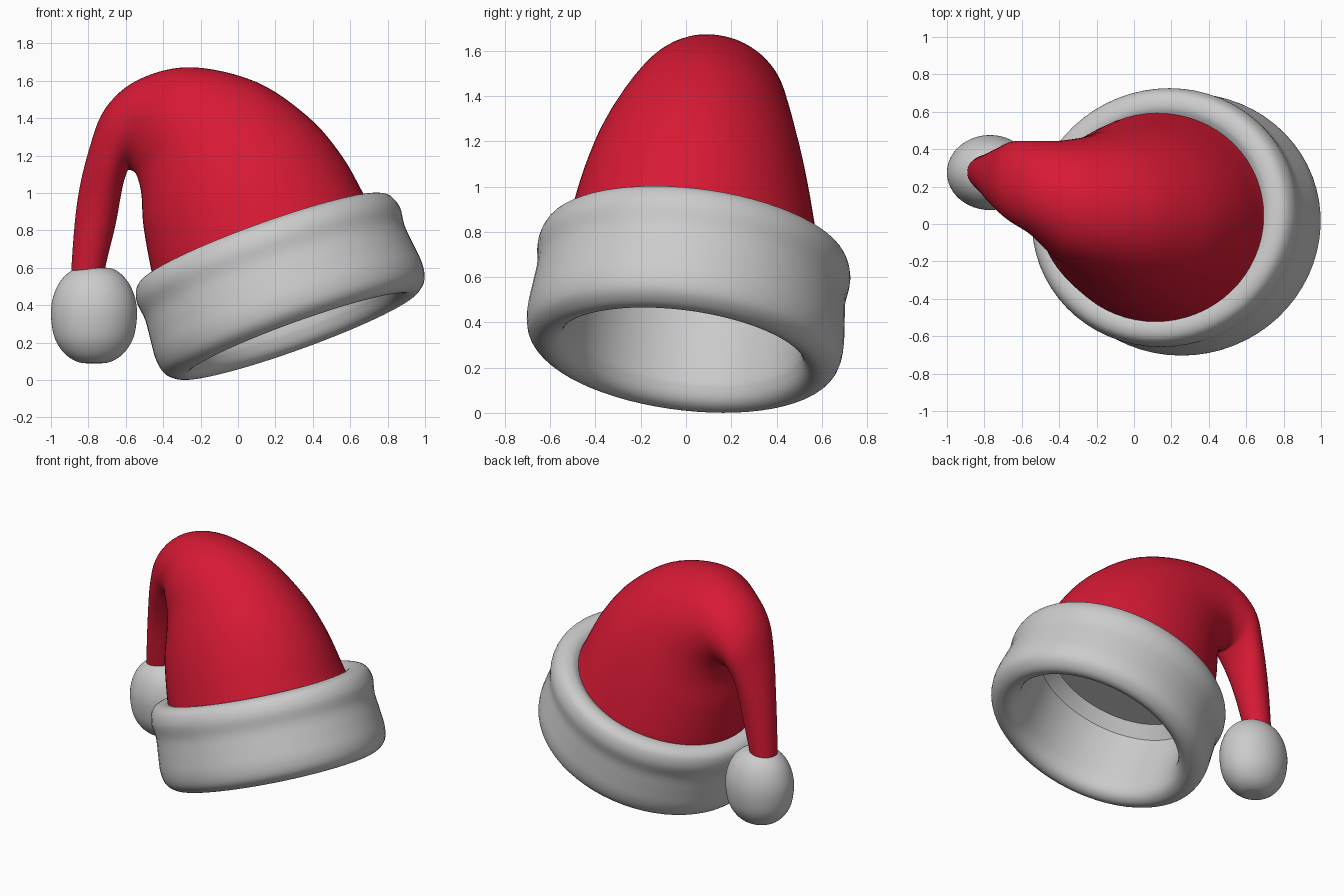
import bpy
from math import cos, sin, pi
from mathutils import Vector, Matrix

if "Cube" in bpy.data.objects:
    bpy.data.objects.remove(bpy.data.objects["Cube"])

SIDES = 64


def smooth_rows(rows, steps=6):
    """Catmull-Rom interpolation through rows of numbers."""
    rows = [Vector(r) for r in rows]
    out = []
    for i in range(len(rows) - 1):
        a, b, c, d = (rows[max(i - 1, 0)], rows[i], rows[i + 1],
                      rows[min(i + 2, len(rows) - 1)])
        for k in range(steps):
            t = k / steps
            out.append(0.5 * (2 * b + (c - a) * t + (2 * a - 5 * b + 4 * c - d) * t * t
                              + (3 * b - a - 3 * c + d) * t ** 3))
    return out + [rows[-1]]


def skin(name, rings, color=None):
    """Skin a list of (center, u axis, v axis) ellipses into a smooth surface."""
    verts, faces = [], []
    for c, u, v in rings:
        verts += [c + u * cos(2 * pi * k / SIDES) + v * sin(2 * pi * k / SIDES)
                  for k in range(SIDES)]
    for i in range(len(rings) - 1):
        for k in range(SIDES):
            n = (k + 1) % SIDES
            faces.append((i * SIDES + k, i * SIDES + n,
                          (i + 1) * SIDES + n, (i + 1) * SIDES + k))
    mesh = bpy.data.meshes.new(name)
    mesh.from_pydata(verts, [], faces)
    obj = bpy.data.objects.new(name, mesh)
    bpy.context.collection.objects.link(obj)
    if color:
        mat = bpy.data.materials.new(name + "_color")
        mat.diffuse_color = color
        mat.use_nodes = True
        mat.node_tree.nodes["Principled BSDF"].inputs["Base Color"].default_value = mat.diffuse_color
        mesh.materials.append(mat)
    bpy.ops.object.select_all(action='DESELECT')
    obj.select_set(True)
    bpy.context.view_layer.objects.active = obj
    # weld the poles and make normals consistent
    bpy.ops.object.mode_set(mode='EDIT')
    bpy.ops.mesh.select_all(action='SELECT')
    bpy.ops.mesh.remove_doubles(threshold=0.0005)
    bpy.ops.mesh.normals_make_consistent(inside=False)
    bpy.ops.object.mode_set(mode='OBJECT')
    bpy.ops.object.shade_smooth_by_angle(angle=0.7)
    return obj


def lathe(name, profile, origin, u, v, n):
    """Revolve (radius, height) points about the axis n."""
    return skin(name, [(origin + n * z, u * max(r, 0), v * max(r, 0)) for r, z in profile])


# tilted frame of the brim
n = Vector((-0.34, 0.12, 0.93)).normalized()
u = Vector((0.94, 0, 0.34)).normalized()
v = n.cross(u) * 0.93

# fur brim: outer roll, then the inner wall with a bevelled flat ceiling
outer = [(0.57, 0.53), (0.62, 0.56), (0.68, 0.56), (0.725, 0.53), (0.748, 0.46),
         (0.738, 0.36), (0.748, 0.25), (0.757, 0.14), (0.742, 0.06), (0.70, 0.015),
         (0.65, 0.0), (0.60, 0.02), (0.57, 0.07), (0.56, 0.15), (0.56, 0.47)]
profile = smooth_rows(outer, 5) + [Vector((0.49, 0.545)), Vector((0, 0.545))]
lathe("fur_brim", profile, Vector((0.32, -0.02, 0.238)), u, v, n)

# red cap: outer x z, inner x z, centre y, half width y
sections = [
    (0.735, 0.90, -0.435, 0.50, 0.03, 0.565),
    (0.69, 0.96, -0.46, 0.57, 0.035, 0.555),
    (0.56, 1.19, -0.505, 0.82, 0.05, 0.50),
    (0.38, 1.40, -0.515, 0.98, 0.07, 0.44),
    (0.10, 1.59, -0.53, 1.06, 0.10, 0.37),
    (-0.25, 1.67, -0.55, 1.11, 0.135, 0.31),
    (-0.53, 1.605, -0.58, 1.125, 0.195, 0.25),
    (-0.71, 1.45, -0.595, 1.11, 0.225, 0.215),
    (-0.80, 1.22, -0.62, 1.02, 0.24, 0.17),
    (-0.86, 0.95, -0.655, 0.83, 0.262, 0.12),
    (-0.89, 0.61, -0.71, 0.60, 0.275, 0.09),
    (-0.885, 0.54, -0.71, 0.54, 0.275, 0.085),
]
rings = []
for ox, oz, ix, iz, cy, hw in smooth_rows(sections):
    rings.append((Vector(((ox + ix) / 2, cy, (oz + iz) / 2)),
                  Vector(((ox - ix) / 2, 0, (oz - iz) / 2)),
                  Vector((0, hw, -0.13 * hw))))
skin("red_cap", rings, (0.68, 0.01, 0.035, 1))

# pompom: squarish ball hanging under the tail
ball = [(0, -0.255), (0.08, -0.25), (0.155, -0.205), (0.21, -0.12), (0.23, 0),
        (0.218, 0.10), (0.175, 0.19), (0.10, 0.25), (0, 0.255)]
lathe("pompom", smooth_rows(ball), Vector((-0.77, 0.275, 0.345)),
      Vector((1, 0, 0)), Vector((0, 0.87, 0)), Vector((0, 0, 1)))
